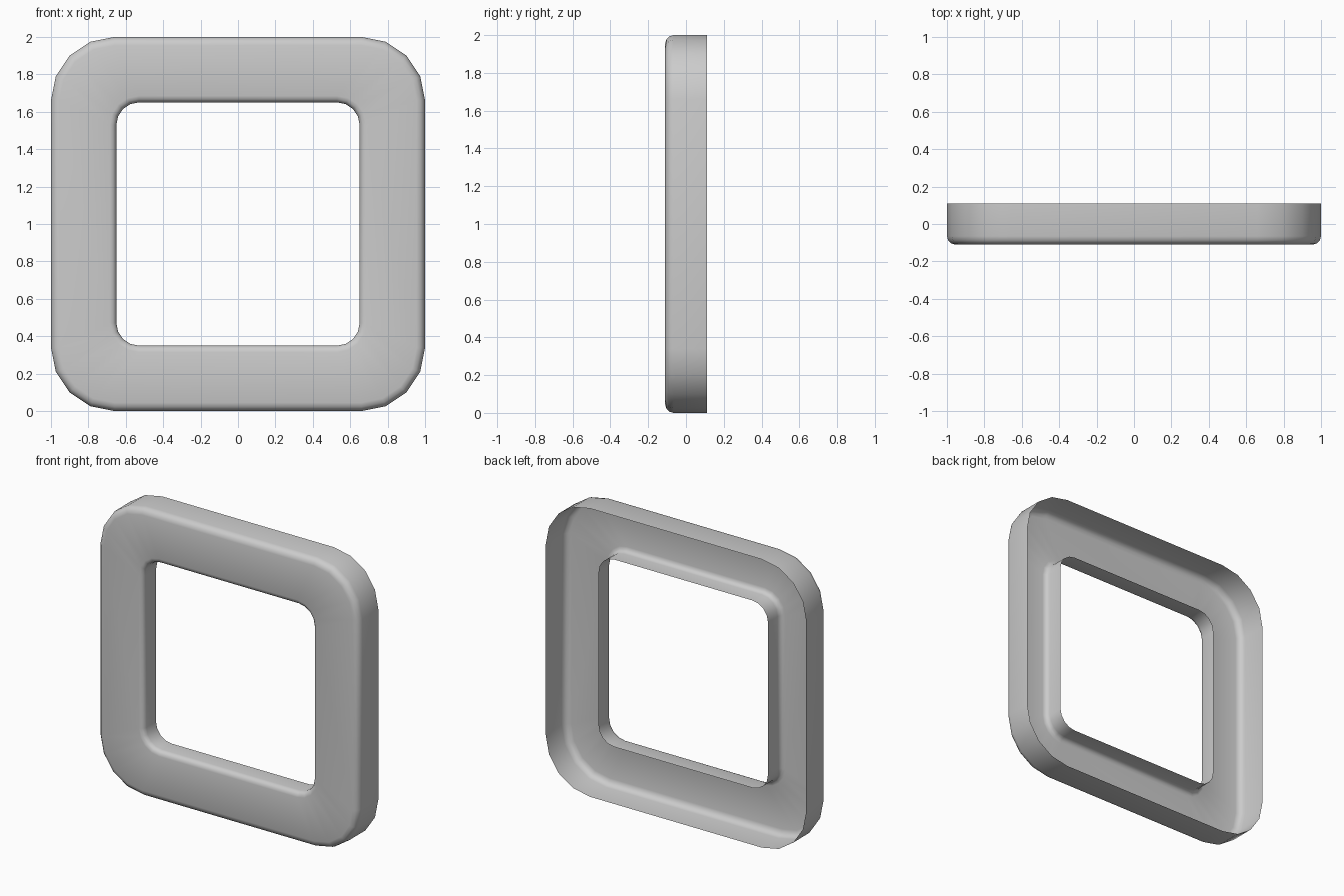
import bpy, bmesh
from math import sin, cos, pi

if "Cube" in bpy.data.objects:
    bpy.data.objects.remove(bpy.data.objects["Cube"])

CENTRE_Z, SEG = 1.0, 4

def ring(bm, half, radius, y):
    """One rounded-square loop of vertices in the xz plane."""
    c = half - radius
    verts = []
    for q, (sx, sz) in enumerate([(1, 1), (-1, 1), (-1, -1), (1, -1)]):
        for i in range(SEG + 1):
            a = (q + i / SEG) * pi / 2
            verts.append(bm.verts.new((sx * c + radius * cos(a), y,
                                       CENTRE_Z + sz * c + radius * sin(a))))
    return verts

# Cross-section as (half size, corner radius, y), from outer back rim to hole rim
BEV, INB, N = 0.045, 0.035, 3
section = [(1.0, 0.34, 0.11)]
for i in range(N + 1):          # rounded outer front edge
    a = i / N * pi / 2
    d = BEV * (1 - cos(a))
    section.append((1 - d, 0.34 - d, -0.11 + BEV * (1 - sin(a))))
for i in range(N + 1):          # rounded front edge of the hole
    a = (1 - i / N) * pi / 2
    d = INB * (1 - cos(a))
    section.append((0.65 + d, 0.12 + d, -0.11 + INB * (1 - sin(a))))
section.append((0.65, 0.12, 0.03))

# Open-backed frame shell
bm = bmesh.new()
rings = [ring(bm, *s) for s in section]
for a, b in zip(rings, rings[1:]):
    n = len(a)
    for i in range(n):
        j = (i + 1) % n
        f = bm.faces.new((a[i], a[j], b[j], b[i]))
        f.smooth = True
bm.normal_update()
front = min(bm.faces, key=lambda f: f.calc_center_median().y)
if front.normal.y > 0:
    bmesh.ops.reverse_faces(bm, faces=bm.faces[:])
mesh = bpy.data.meshes.new("square_frame")
bm.to_mesh(mesh)
bm.free()
frame = bpy.data.objects.new("square_frame", mesh)
bpy.context.collection.objects.link(frame)
